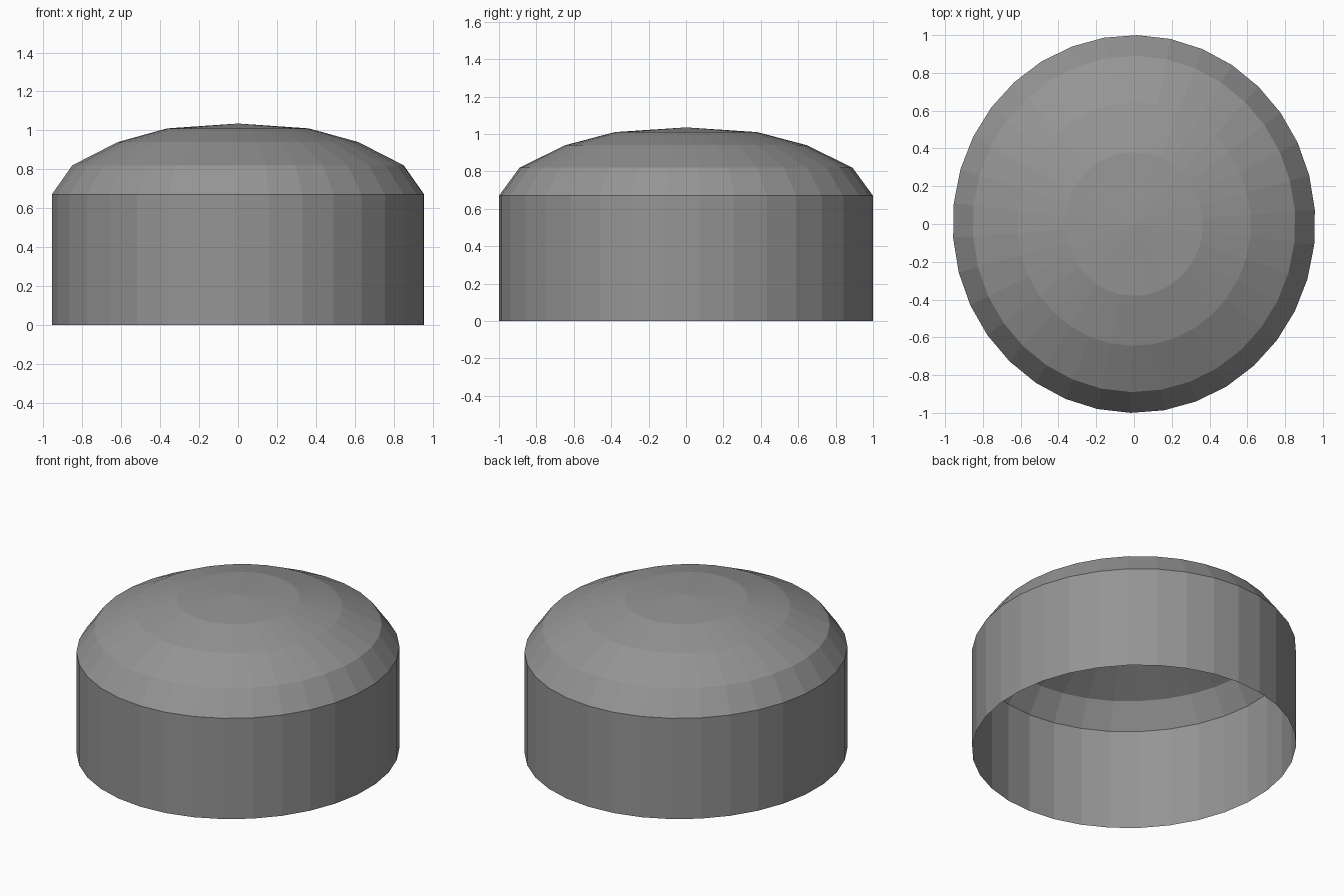
import bpy, bmesh, math

SIDES = 34
RX, RY = 0.96, 1.0          # half widths of the oval plan
START = math.radians(89)

cube = bpy.data.objects.get("Cube")
if cube:
    bpy.data.objects.remove(cube, do_unlink=True)

grey = bpy.data.materials.new("mid grey")
grey.use_nodes = True
colour = (0.3, 0.3, 0.3, 1)
grey.diffuse_color = colour
grey.node_tree.nodes["Principled BSDF"].inputs["Base Color"].default_value = colour


def oval_shell(name, profile, apex=None):
    """Loft oval rings given as (scale, height), optionally closed at an apex."""
    bm = bmesh.new()
    rings = []
    for scale, z in profile:
        ring = []
        for i in range(SIDES):
            a = START + math.tau * i / SIDES
            ring.append(bm.verts.new((RX * scale * math.cos(a),
                                      RY * scale * math.sin(a), z)))
        rings.append(ring)
    for low, high in zip(rings, rings[1:]):
        for i in range(SIDES):
            j = (i + 1) % SIDES
            bm.faces.new((low[i], low[j], high[j], high[i]))
    if apex is not None:
        tip = bm.verts.new((0, 0, apex))
        for i in range(SIDES):
            bm.faces.new((rings[-1][i], rings[-1][(i + 1) % SIDES], tip))
    mesh = bpy.data.meshes.new(name)
    bm.to_mesh(mesh)
    bm.free()
    mesh.materials.append(grey)
    obj = bpy.data.objects.new(name, mesh)
    bpy.context.collection.objects.link(obj)
    return obj


# Thin upright wall, open underneath
oval_shell("wall", [(1, 0), (1, 0.67)])

# Faceted shallow dome, hollow below
oval_shell("dome", [(1, 0.67), (0.89, 0.82), (0.645, 0.94), (0.38, 1.01)], apex=1.035)
